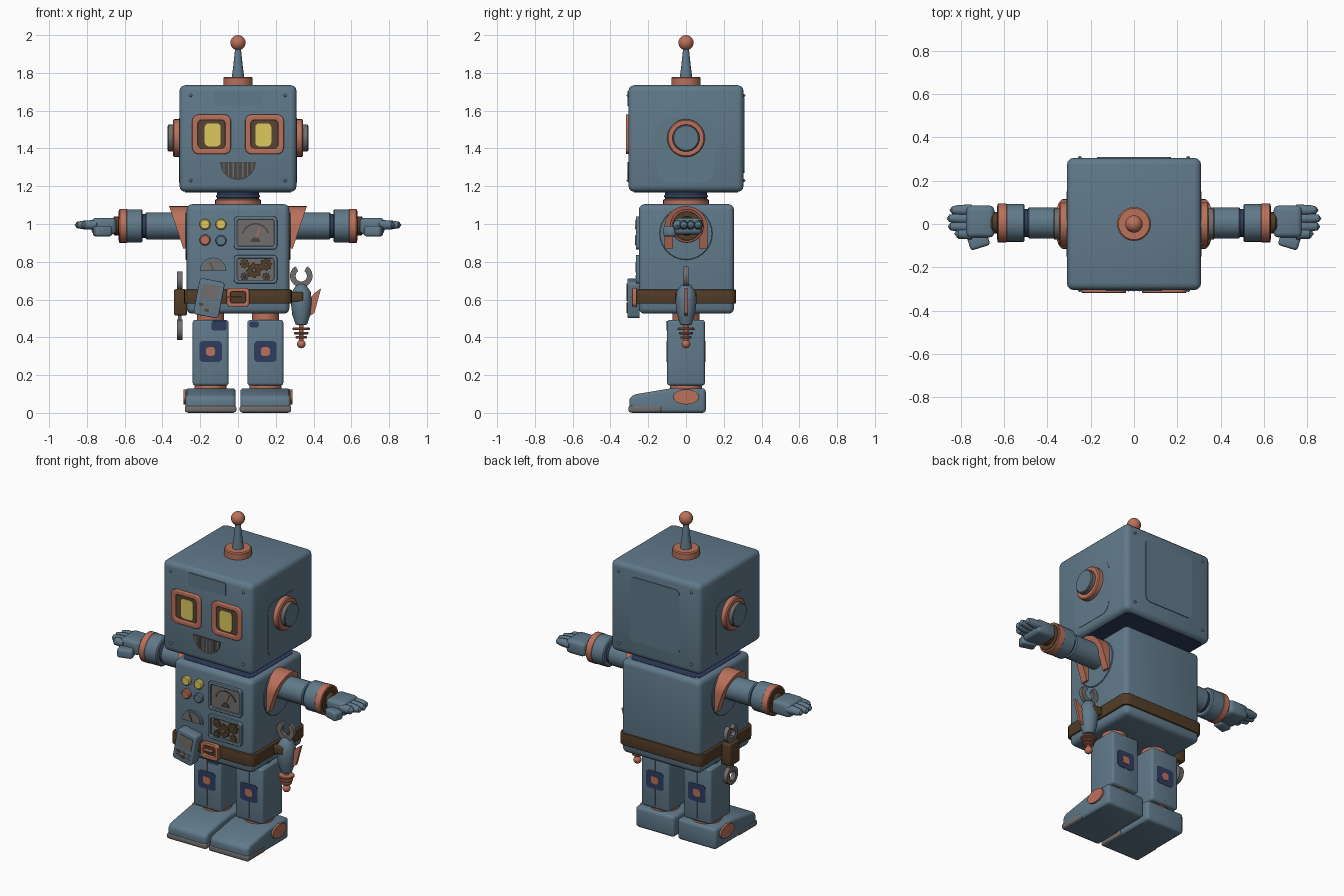
import bpy, bmesh, math
from math import sin, cos, pi, radians

if "Cube" in bpy.data.objects:
    bpy.data.objects.remove(bpy.data.objects["Cube"])


def material(name, r, g, b):
    m = bpy.data.materials.new(name)
    m.use_nodes = True
    m.diffuse_color = (r, g, b, 1)
    node = next(n for n in m.node_tree.nodes if n.type == 'BSDF_PRINCIPLED')
    node.inputs["Base Color"].default_value = (r, g, b, 1)
    return m


BLUE = material("steel blue", .118, .192, .255)
COPPER = material("copper", .49, .165, .105)
YELLOW = material("lamp yellow", .72, .58, .11)
BROWN = material("leather brown", .085, .045, .02)
GREY = material("worn grey", .165, .155, .15)
NAVY = material("navy patch", .028, .046, .115)
DARK = material("dark mesh", .065, .063, .062)
SOCKET = material("eye socket", .095, .06, .035)


# ---------- helpers ----------
def place(axis, u, v, w):
    return {'x': (w, u, v), 'y': (u, w, v), 'z': (u, v, w)}[axis]


def finish(name, bm, mat, bevel=0.0, loc=(0, 0, 0), rot=(0, 0, 0), shape=None):
    bmesh.ops.remove_doubles(bm, verts=bm.verts, dist=1e-6)
    bmesh.ops.recalc_face_normals(bm, faces=bm.faces)
    if shape:
        for v in bm.verts:
            shape(v.co)
    if bevel:
        edges = [e for e in bm.edges if e.calc_face_angle(0) > radians(40)]
        bmesh.ops.bevel(bm, geom=edges, offset=bevel, segments=3, profile=.5,
                        affect='EDGES', clamp_overlap=True)
    me = bpy.data.meshes.new(name)
    bm.to_mesh(me)
    bm.free()
    me.materials.append(mat)
    ob = bpy.data.objects.new(name, me)
    bpy.context.collection.objects.link(ob)
    ob.location, ob.rotation_euler = loc, rot
    bpy.ops.object.select_all(action='DESELECT')
    ob.select_set(True)
    bpy.context.view_layer.objects.active = ob
    bpy.ops.object.shade_smooth_by_angle(angle=radians(38))
    return ob


def skin(bm, loops, close=False):
    """Join successive loops of points with quads."""
    rows = [[bm.verts.new(p) for p in lp] for lp in loops]
    if close:
        rows.append(rows[0])
    for a, b in zip(rows, rows[1:]):
        for i in range(len(a)):
            j = (i + 1) % len(a)
            bm.faces.new((a[i], a[j], b[j], b[i]))
    return rows


def prism(name, pts, axis, a, b, mat, bevel=0.0, **kw):
    bm = bmesh.new()
    rows = skin(bm, [[place(axis, u, v, w) for u, v in pts] for w in (a, b)])
    bm.faces.new(rows[0])
    bm.faces.new(rows[1])
    return finish(name, bm, mat, bevel, **kw)


def frame(name, outer, inner, axis, a, b, mat, **kw):
    bm = bmesh.new()
    loops = [[place(axis, u, v, w) for u, v in pts]
             for pts, w in ((outer, a), (outer, b), (inner, b), (inner, a))]
    skin(bm, loops, close=True)
    return finish(name, bm, mat, **kw)


def lathe(name, profile, axis, mat, loc=(0, 0, 0), n=28):
    bm = bmesh.new()
    skin(bm, [[place(axis, max(r, 1e-4) * cos(2 * pi * i / n), max(r, 1e-4) * sin(2 * pi * i / n), h)
               for i in range(n)] for r, h in profile])
    return finish(name, bm, mat, loc=loc)


def disc(name, r, a, b, axis, mat, loc=(0, 0, 0), e=.006):
    s = e if b > a else -e
    return lathe(name, [(0, a), (r - e, a), (r, a + s), (r, b - s), (r - e, b), (0, b)], axis, mat, loc)


def ball(name, r, loc, mat):
    return lathe(name, [(r * sin(pi * i / 12), -r * cos(pi * i / 12)) for i in range(13)], 'z', mat, loc)


def box(name, x, y, z, mat, bevel=.012, **kw):
    pts = [(x[0], y[0]), (x[1], y[0]), (x[1], y[1]), (x[0], y[1])]
    return prism(name, pts, 'z', z[0], z[1], mat, bevel, **kw)


def rr(u, v, w, h, r=.02):
    """Rounded rectangle outline."""
    return [(u + sx * (w / 2 - r) + r * cos(t + k * pi / 8), v + sy * (h / 2 - r) + r * sin(t + k * pi / 8))
            for sx, sy, t in ((1, 1, 0), (-1, 1, pi / 2), (-1, -1, pi), (1, -1, 1.5 * pi)) for k in range(5)]


def arc(r, a, b, n=16, u=0, v=0):
    return [(u + r * cos(a + (b - a) * i / n), v + r * sin(a + (b - a) * i / n)) for i in range(n + 1)]


def claw(r, k, gap, v):
    """Open spanner jaw outline."""
    a, b = pi / 2 + gap, 2.5 * pi - gap
    return [(p, v + q) for p, q in arc(r, a, b) + arc(r * k, b, a)]


# ---------- head ----------
box("head", (-.31, .31), (-.305, .305), (1.17, 1.735), BLUE, .032)
prism("head_underside", rr(0, 0, .56, .55, .03), 'z', 1.167, 1.18, NAVY)
prism("forehead_plate", rr(0, 1.665, .26, .08, .012), 'y', -.309, -.29, BLUE)
prism("head_back_panel", rr(0, 1.47, .34, .40, .03), 'y', .29, .309, BLUE)
prism("mouth", arc(.095, pi, 2 * pi, u=0, v=1.328), 'y', -.309, -.29, DARK)
for i in range(-3, 4):
    x = i * .025
    box("mouth_bar", (x - .003, x + .003), (-.311, -.30), (1.335 - math.sqrt(.092**2 - x * x), 1.326), GREY, 0)
for s in (-1, 1):
    c = s * .14
    frame("eye_frame", rr(c, 1.475, .205, .21, .035), rr(c, 1.475, .145, .15, .02), 'y', -.318, -.29, COPPER, bevel=.005)
    prism("eye_socket", rr(c, 1.475, .15, .155), 'y', -.308, -.29, SOCKET)
    prism("eye_lamp", rr(s * .134, 1.472, .085, .122, .022), 'y', -.312, -.29, YELLOW)
    prism("ear_plate", rr(0, 1.39, .30, .34, .06), 'x', s * .29, s * .312, BLUE)
    disc("ear_ring", .1, s * .30, s * .345, 'x', COPPER, (0, 0, 1.455))
    disc("ear_knob", .072, s * .30, s * .37, 'x', GREY, (0, 0, 1.455), e=.003)
    disc("ear_knob_cap", .067, s * .36, s * .372, 'x', BLUE, (0, 0, 1.455), e=.002)
    for y in (-.306, .306):
        for z in (1.23, 1.68):
            ball("head_rivet", .008, (s * .25, y, z), BLUE)
disc("antenna_base", .078, 1.72, 1.778, 'z', COPPER)
lathe("antenna_stem", [(0, 1.77), (.034, 1.77), (.026, 1.83), (.015, 1.93), (0, 1.93)], 'z', BLUE)
ball("antenna_ball", .04, (0, 0, 1.96), COPPER)

# ---------- neck and torso ----------
disc("neck", .112, 1.08, 1.18, 'z', NAVY)
disc("neck_band", .116, 1.138, 1.155, 'z', BLUE)
disc("neck_ring", .122, 1.10, 1.132, 'z', COPPER)
box("torso", (-.272, .272), (-.25, .255), (.525, 1.105), BLUE, .03)
prism("torso_top", rr(0, .002, .48, .44, .03), 'z', 1.09, 1.107, NAVY)
frame("belt", rr(0, 0, .57, .53, .04), rr(0, 0, .52, .48, .03), 'z', .578, .652, BROWN, bevel=.004)
frame("buckle", rr(0, .612, .12, .10, .02), rr(0, .612, .08, .06, .01), 'y', -.285, -.26, COPPER, bevel=.004)
box("buckle_pin", (-.055, .02), (-.288, -.265), (.608, .616), COPPER, .003)

# ---------- chest controls ----------
for x, z, m in ((-.175, .998, YELLOW), (-.09, .998, YELLOW), (-.175, .915, COPPER), (-.09, .912, BLUE)):
    disc("button", .029, -.27, -.24, 'y', m, (x, 0, z))
for z, h in ((.953, .175), (.76, .15)):
    frame("panel_frame", rr(.093, z, .23, h), rr(.093, z, .196, h - .034, .012), 'y', -.266, -.24, BLUE, bevel=.004)
    prism("panel_face", rr(.093, z, .2, h - .03, .012), 'y', -.255, -.24, GREY)
prism("dial_arc", arc(.075, .3, pi - .3, u=.093, v=.93) + arc(.067, pi - .3, .3, u=.093, v=.93),
      'y', -.259, -.25, DARK)
box("dial_needle", (-.003, .003), (-.26, -.25), (0, .06), COPPER, 0, loc=(.093, 0, .925), rot=(0, .4, 0))
prism("dial_base", arc(.025, 0, pi, u=.093, v=.905), 'y', -.262, -.25, DARK)
for x, z, r, m in ((.085, .755, .042, BROWN), (.148, .785, .034, BROWN), (.035, .79, .026, SOCKET),
                   (.15, .722, .022, SOCKET), (.035, .722, .022, DARK)):
    teeth = [(x + (r if i % 4 < 2 else r * .8) * cos(i * pi / 16),
              z + (r if i % 4 < 2 else r * .8) * sin(i * pi / 16)) for i in range(32)]
    prism("gear", teeth, 'y', -.264, -.25, m)
    disc("gear_hub", r * .25, -.268, -.25, 'y', GREY, (x, 0, z), e=.002)
prism("small_gauge_rim", arc(.07, 0, pi, u=-.132, v=.752), 'y', -.262, -.24, BLUE)
prism("small_gauge_face", arc(.056, 0, pi, u=-.132, v=.757), 'y', -.265, -.25, GREY)
box("small_gauge_needle", (-.003, .003), (-.268, -.26), (0, .045), DARK, 0, loc=(-.132, 0, .757), rot=(0, -.4, 0))

# ---------- tilted handset on the belt ----------
tilt = dict(loc=(-.153, 0, .607), rot=(0, .19, 0))
prism("handset", rr(0, 0, .135, .195, .018), 'y', -.31, -.245, BLUE, .006, **tilt)
prism("handset_screen", rr(0, .032, .096, .08, .01), 'y', -.314, -.30, GREY, **tilt)
for i in range(3):
    for j in range(2):
        prism("handset_key", rr(-.035 + i * .035, -.04 - j * .025, .024, .015, .004), 'y', -.314, -.30,
              SOCKET if i == j else GREY, **tilt)

# ---------- arms ----------
arch = ([(.115, .87)] + arc(.115, 0, pi, v=.98) + [(-.115, .87), (-.07, .87)]
        + arc(.07, pi, 0, v=.98) + [(.07, .87)])


def fold(s):
    """Lean the outer face of a shoulder hood outwards with height."""
    def shape(co):
        if abs(co.x) > .3:
            co.x = s * (.29 + (co.z - .87) / .225 * .075)
    return shape


for s in (-1, 1):
    prism("shoulder_hood", arch, 'x', s * .26, s * .35, COPPER, shape=fold(s))
    disc("shoulder_plate", .14, s * .26, s * .277, 'x', BLUE, (0, 0, .95), e=.003)
    at = (0, .005, .99)
    disc("upper_arm", .072, s * .26, s * .49, 'x', BLUE, at)
    disc("elbow", .064, s * .48, s * .515, 'x', NAVY, at)
    disc("forearm", .088, s * .505, s * .60, 'x', BLUE, at)
    disc("cuff", .09, s * .585, s * .63, 'x', COPPER, at, e=.004)
    disc("cuff_inside", .078, s * .61, s * .633, 'x', BROWN, at, e=.002)
    disc("wrist", .05, s * .62, s * .66, 'x', BROWN, at)
    box("palm", sorted((s * .645, s * .775)), (-.062, .085), (.945, 1.032), BLUE, .022)
    for y, tip in ((.064, .852), (.026, .865), (-.012, .86), (-.045, .83)):
        lathe("finger", [(0, s * .74), (.026, s * .75), (.024, s * .81), (.017, s * (tip - .012)), (0, s * tip)],
              'x', BLUE, (0, y, .995), n=12)
    box("thumb", (-.047, .047), (-.034, .03), (-.026, .03), BLUE, .014,
        loc=(s * .718, -.077, .96), rot=(0, 0, -s * .3))

# ---------- legs and feet ----------
foot = [(-.30, .0), (.105, .0), (.105, .13), (-.08, .13), (-.27, .098), (-.30, .08)]
for s in (-1, 1):
    c = s * .145
    disc("hip_joint", .072, .47, .535, 'z', COPPER, (c, 0, 0))
    box("leg", (c - .095, c + .095), (-.1, .1), (.145, .492), BLUE, .014)
    disc("ankle_ring", .085, .12, .15, 'z', COPPER, (c, 0, 0))
    prism("foot", foot, 'x', c - .133, c + .133, BLUE, .018)
    box("toe_sole", (c - .136, c + .136), (-.304, -.13), (.003, .038), GREY, .01)
    prism("foot_bottom", rr(c, -.1, .24, .36, .03), 'z', 0, .01, BLUE)
    disc("foot_badge", 1, s * .26, s * .288, 'x', COPPER, (0, 0, .085), e=.004).scale = (1, .068, .04)
    # Cloth patches on the front and back of each leg
    for f in (-1, 1):
        prism("knee_patch", rr(c, .325, .12, .11), 'y', f * .09, f * .102, NAVY)
        prism("patch_emblem", rr(c, .325, .048, .046, .015), 'y', f * .09, f * .104, COPPER)
        box("leg_seam", (c - .003, c + .003), sorted((f * .09, f * .101)), (.165, .47), BLUE, 0)
prism("upper_leg_patch", rr(-.1, .462, .08, .05, .01), 'y', -.102, -.09, NAVY)
prism("small_leg_patch", rr(.085, .468, .05, .03, .01), 'y', -.102, -.09, NAVY)

# ---------- spanner and holster on the right hip ----------
box("holster", (-.34, -.27), (-.05, .05), (.515, .655), BROWN, .012)
box("spanner_shaft", (-.318, -.298), (-.02, .02), (.46, .68), GREY, .004)
prism("spanner_top_jaw", claw(.055, .5, .45, .70), 'x', -.322, -.294, GREY)
frame("spanner_ring", arc(.055, 0, 1.94 * pi, 30, v=.44), arc(.03, 0, 1.94 * pi, 30, v=.44),
      'x', -.322, -.294, GREY)

# ---------- tool with rings on the left hip ----------
hip = (.335, 0, 0)
box("tool_strap", (.27, .345), (-.058, .055), (.59, .64), BROWN, .008)
lathe("tool_body", [(0, .465), (.03, .467), (.048, .52), (.056, .59), (.05, .64), (.028, .675), (0, .69)],
      'z', BLUE, hip)
prism("tool_jaw", claw(.06, .5, .55, .725), 'y', -.012, .012, GREY, loc=hip)
prism("tool_fin", [(.375, .51), (.405, .53), (.44, .66), (.40, .63), (.38, .60)], 'y', -.008, .008, COPPER)
disc("tool_tip", .012, .36, .48, 'z', COPPER, hip, e=.003)
for r, z in ((.046, .445), (.038, .422), (.03, .40)):
    disc("tool_ring", r, z - .006, z + .006, 'z', COPPER, hip, e=.003)
ball("tool_bulb", .023, (.335, 0, .365), COPPER)
